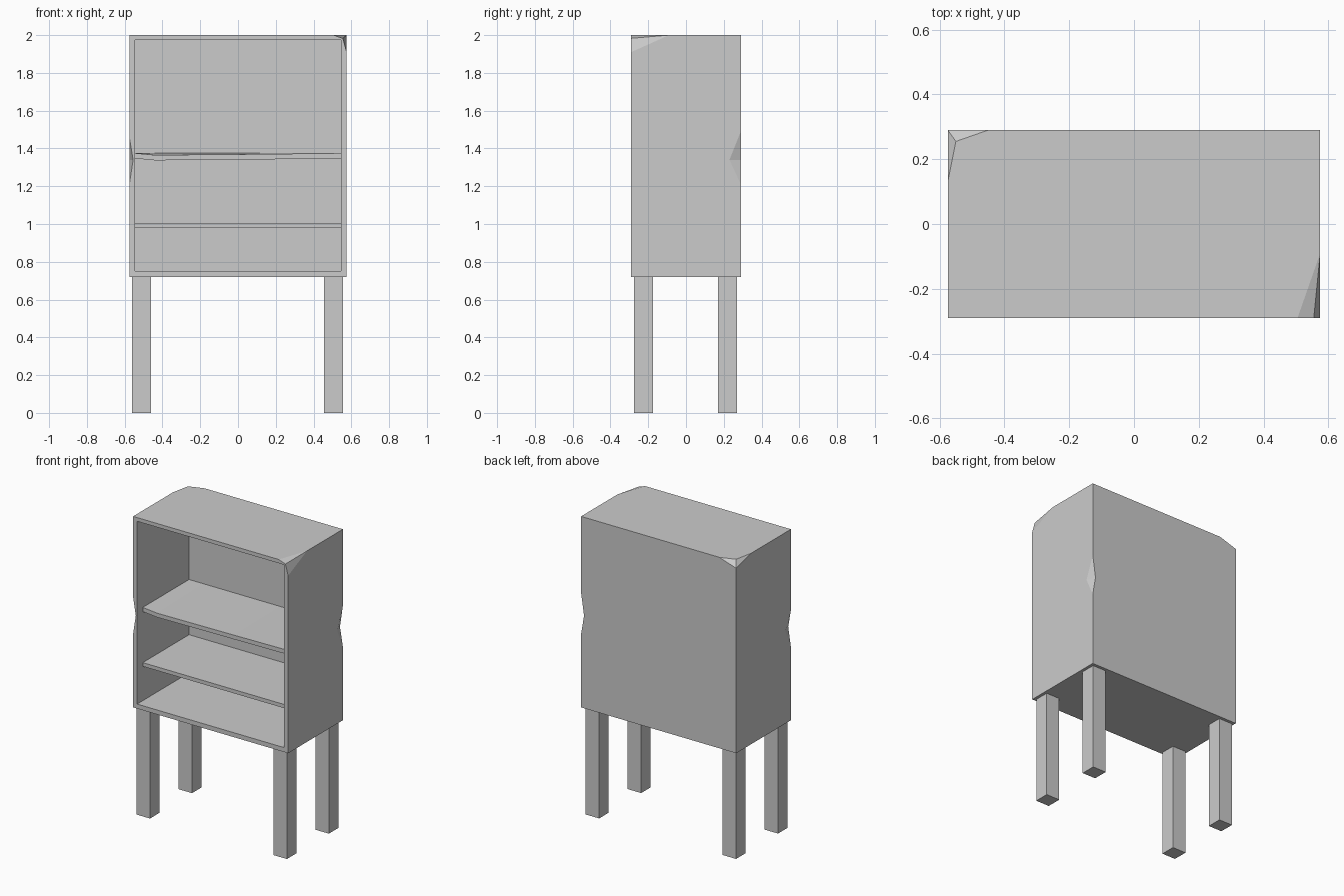
import bpy, bmesh

if "Cube" in bpy.data.objects:
    bpy.data.objects.remove(bpy.data.objects["Cube"])

A, B, Z0, Z1 = 0.575, 0.29, 0.72, 2.0   # carcass half width, half depth, bottom, top


def mesh_object(name, verts, faces):
    me = bpy.data.meshes.new(name)
    bm = bmesh.new()
    vs = [bm.verts.new(v) for v in verts]
    for f in faces:
        bm.faces.new([vs[i] for i in f])
    bmesh.ops.recalc_face_normals(bm, faces=bm.faces)
    bm.to_mesh(me)
    bm.free()
    ob = bpy.data.objects.new(name, me)
    bpy.context.collection.objects.link(ob)
    return ob


def box(name, lo, hi):
    verts = [(x, y, z) for z in (lo[2], hi[2]) for y in (lo[1], hi[1]) for x in (lo[0], hi[0])]
    return mesh_object(name, verts, [(0, 2, 3, 1), (4, 5, 7, 6), (0, 1, 5, 4),
                                     (2, 6, 7, 3), (0, 4, 6, 2), (1, 3, 7, 5)])


# Carcass: box with two chipped top corners and two nicked vertical edges
verts = [
    (-A, -B, Z0), (A, -B, Z0), (A, B, Z0), (-A, B, Z0),
    (-A, -B, Z1), (A, B, Z1),
    (0.505, -B, Z1), (A, -0.09, Z1), (A, -B, 1.91), (0.555, -B, 1.983),     # front right chip
    (-A, 0.13, Z1), (-0.45, B, Z1), (-A, B, 1.96), (-0.55, 0.255, Z1),      # back left chip
    (-A, -B, 1.21), (-0.555, -B, 1.34), (-A, -B, 1.46), (-A, -0.23, 1.34),  # front left nick
    (A, B, 1.21), (0.553, B, 1.34), (A, B, 1.49), (A, 0.23, 1.34),          # back right nick
]
faces = [
    (0, 3, 2, 1), (0, 1, 8, 9, 6, 4, 16, 15, 14), (1, 2, 18, 21, 20, 5, 7, 8),
    (3, 12, 11, 5, 20, 19, 18, 2), (0, 14, 17, 16, 4, 10, 12, 3), (4, 6, 7, 5, 11, 13, 10),
    (6, 9, 7), (9, 8, 7), (10, 13, 12), (13, 11, 12),
    (14, 15, 17), (15, 16, 17), (18, 19, 21), (19, 20, 21),
]
carcass = mesh_object("carcass", verts, faces)

# Hollow out the front opening
cutter = box("opening_cutter", (-0.545, -0.4, 0.75), (0.545, 0.26, 1.975))
cutter.hide_render = True
mod = carcass.modifiers.new("opening", 'BOOLEAN')
mod.operation = 'DIFFERENCE'
mod.solver = 'EXACT'
mod.object = cutter
bpy.context.view_layer.objects.active = carcass
bpy.ops.object.modifier_apply(modifier=mod.name)
bpy.data.objects.remove(cutter)

# Lower shelf, straight
box("lower_shelf", (-0.545, -0.23, 0.98), (0.545, 0.26, 1.005))

# Upper shelf, front edge sagging towards the left
profile = [(-0.545, 0.0), (-0.44, -0.01), (0.13, -0.005), (0.545, 0.0)]
n = len(profile)
verts = []
for z in (1.347, 1.375):
    verts += [(x, -0.23, z + dz) for x, dz in profile]
    verts += [(x, 0.26, z) for x, dz in profile]
faces = []
for i in range(n - 1):
    f, b, F, K = i, n + i, 2 * n + i, 3 * n + i   # front/back, lower/upper rows
    faces += [(f, b, b + 1, f + 1), (F, F + 1, K + 1, K), (f, f + 1, F + 1, F), (b, K, K + 1, b + 1)]
for e in (0, n - 1):
    faces.append((e, n + e, 3 * n + e, 2 * n + e))
mesh_object("upper_shelf", verts, faces)

# Four square legs
for side, x in (("left", -0.51), ("right", 0.505)):
    for end, y in (("front", -0.225), ("back", 0.22)):
        box(f"{end}_{side}_leg", (x - 0.05, y - 0.05, 0), (x + 0.05, y + 0.05, Z0))
